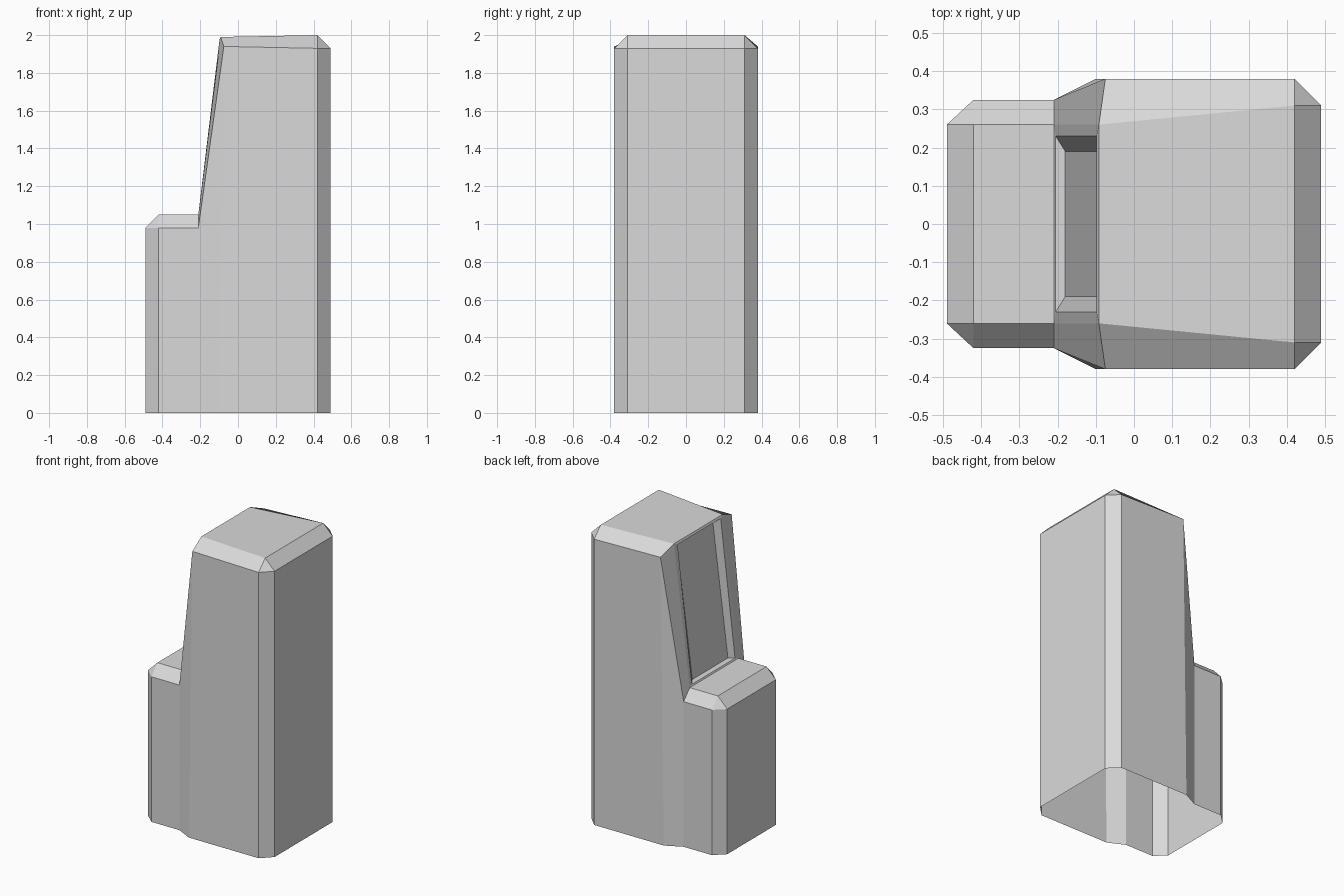
import bpy
import bmesh

cube = bpy.data.objects.get("Cube")
if cube:
    bpy.data.objects.remove(cube)

grey = bpy.data.materials.new("light_grey")
grey.use_nodes = True
colour = (0.7, 0.7, 0.7, 1)
grey.diffuse_color = colour
grey.node_tree.nodes["Principled BSDF"].inputs["Base Color"].default_value = colour

# Corner points of one half; the other half is mirrored across y
points = {
    # base outline
    "base_end": (-0.49, 0.26, 0), "base_step": (-0.42, 0.325, 0),
    "base_neck": (-0.21, 0.325, 0), "base_body": (-0.10, 0.38, 0),
    "base_side": (0.42, 0.38, 0), "base_back": (0.49, 0.31, 0),
    # low step
    "step_end": (-0.49, 0.26, 0.98), "step_side": (-0.42, 0.325, 0.98),
    "step_top": (-0.42, 0.26, 1.05), "neck_side": (-0.21, 0.325, 0.98),
    "neck_top": (-0.21, 0.26, 1.05),
    # tall body
    "slope_side": (-0.075, 0.38, 1.94), "slope_top": (-0.092, 0.26, 1.99),
    "body_side": (0.42, 0.38, 1.93), "body_top": (0.42, 0.31, 2.0),
    "body_back": (0.49, 0.31, 1.93),
    # recess in the sloped face
    "open_low": (-0.205, 0.23, 1.06), "open_high": (-0.098, 0.23, 1.975),
    "floor_low": (-0.18, 0.19, 1.07), "floor_high": (-0.067, 0.19, 1.96),
}

bm = bmesh.new()
near = {n: bm.verts.new(p) for n, p in points.items()}
far = {n: bm.verts.new((x, -y, z)) for n, (x, y, z) in points.items()}


def sides(*names):
    """One face on each side."""
    bm.faces.new([near[n] for n in names])
    bm.faces.new([far[n] for n in reversed(names)])


def span(a, b):
    """A face that runs across from side to side."""
    bm.faces.new([near[a], near[b], far[b], far[a]])


# Upright walls and corner chamfers
sides("base_end", "base_step", "step_side", "step_end")
sides("base_step", "base_neck", "neck_side", "step_side")
sides("base_neck", "base_body", "slope_side", "neck_side")
sides("base_body", "base_side", "body_side", "slope_side")
sides("base_side", "base_back", "body_back", "body_side")
# Top chamfers
sides("step_end", "step_side", "step_top")
sides("step_side", "neck_side", "neck_top", "step_top")
sides("neck_side", "slope_side", "slope_top", "neck_top")
sides("slope_side", "body_side", "body_top", "slope_top")
sides("body_side", "body_back", "body_top")
# Recess frame and walls
sides("neck_top", "slope_top", "open_high", "open_low")
sides("open_low", "open_high", "floor_high", "floor_low")

# End, step, slope with recess, roof and back, in order along the middle
middle = ["base_end", "step_end", "step_top", "neck_top", "open_low",
          "floor_low", "floor_high", "open_high", "slope_top",
          "body_top", "body_back", "base_back"]
for a, b in zip(middle, middle[1:]):
    span(a, b)

bmesh.ops.recalc_face_normals(bm, faces=bm.faces[:])
mesh = bpy.data.meshes.new("stepped_tower")
bm.to_mesh(mesh)
bm.free()
mesh.materials.append(grey)
tower = bpy.data.objects.new("stepped_tower", mesh)
bpy.context.collection.objects.link(tower)
